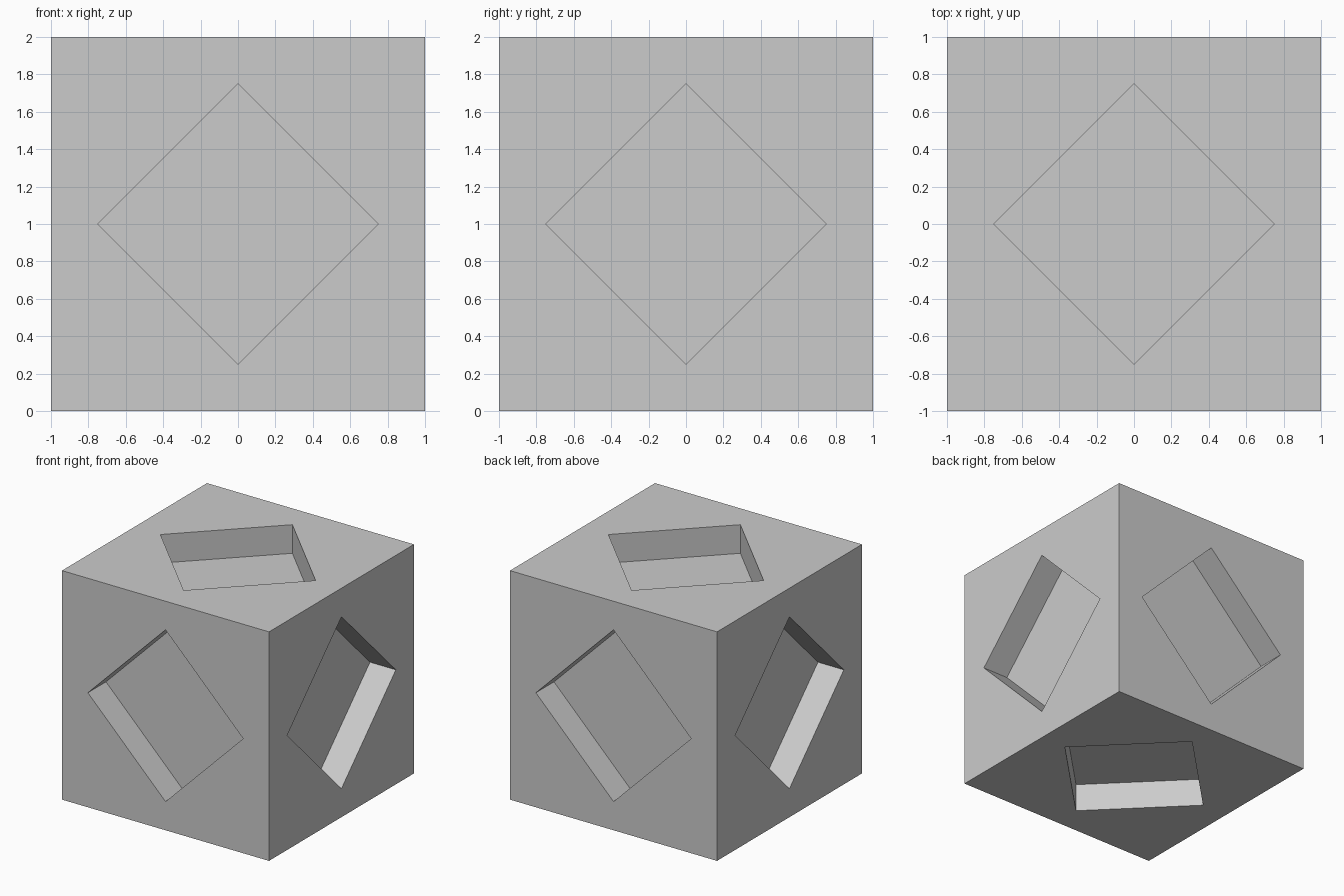
import bpy
import bmesh
from math import pi
from mathutils import Matrix, Vector

if "Cube" in bpy.data.objects:
    bpy.data.objects.remove(bpy.data.objects["Cube"])

HALF = 1.0      # half the cube side
TIP = 0.75      # centre to corner of each diamond pocket
DEPTH = 0.25    # pocket depth


def add_panel(bm, rot):
    """One cube side with a diamond pocket, modelled facing +z, then rotated."""
    def ring(points, z):
        return [bm.verts.new(rot @ Vector((x, y, z))) for x, y in points]

    diamond = [(TIP, 0), (0, TIP), (-TIP, 0), (0, -TIP)]
    corners = ring([(HALF, HALF), (-HALF, HALF), (-HALF, -HALF), (HALF, -HALF)], HALF)
    rim = ring(diamond, HALF)
    floor = ring(diamond, HALF - DEPTH)

    for i in range(4):
        j = (i + 1) % 4
        bm.faces.new((corners[i], rim[j], rim[i]))          # corner of the side
        bm.faces.new((corners[i], corners[j], rim[j]))      # edge of the side
        bm.faces.new((rim[i], rim[j], floor[j], floor[i]))  # pocket wall
    bm.faces.new(floor)                                     # pocket floor


# Cube with a pocket on each of its six sides
bm = bmesh.new()
for k in range(4):
    add_panel(bm, Matrix.Rotation(k * pi / 2, 3, 'X'))
for s in (-1, 1):
    add_panel(bm, Matrix.Rotation(s * pi / 2, 3, 'Y'))
bmesh.ops.remove_doubles(bm, verts=bm.verts, dist=1e-4)
bmesh.ops.translate(bm, verts=bm.verts, vec=(0, 0, HALF))

mesh = bpy.data.meshes.new("pocketed_cube")
bm.to_mesh(mesh)
bm.free()
cube = bpy.data.objects.new("pocketed_cube", mesh)
bpy.context.collection.objects.link(cube)
